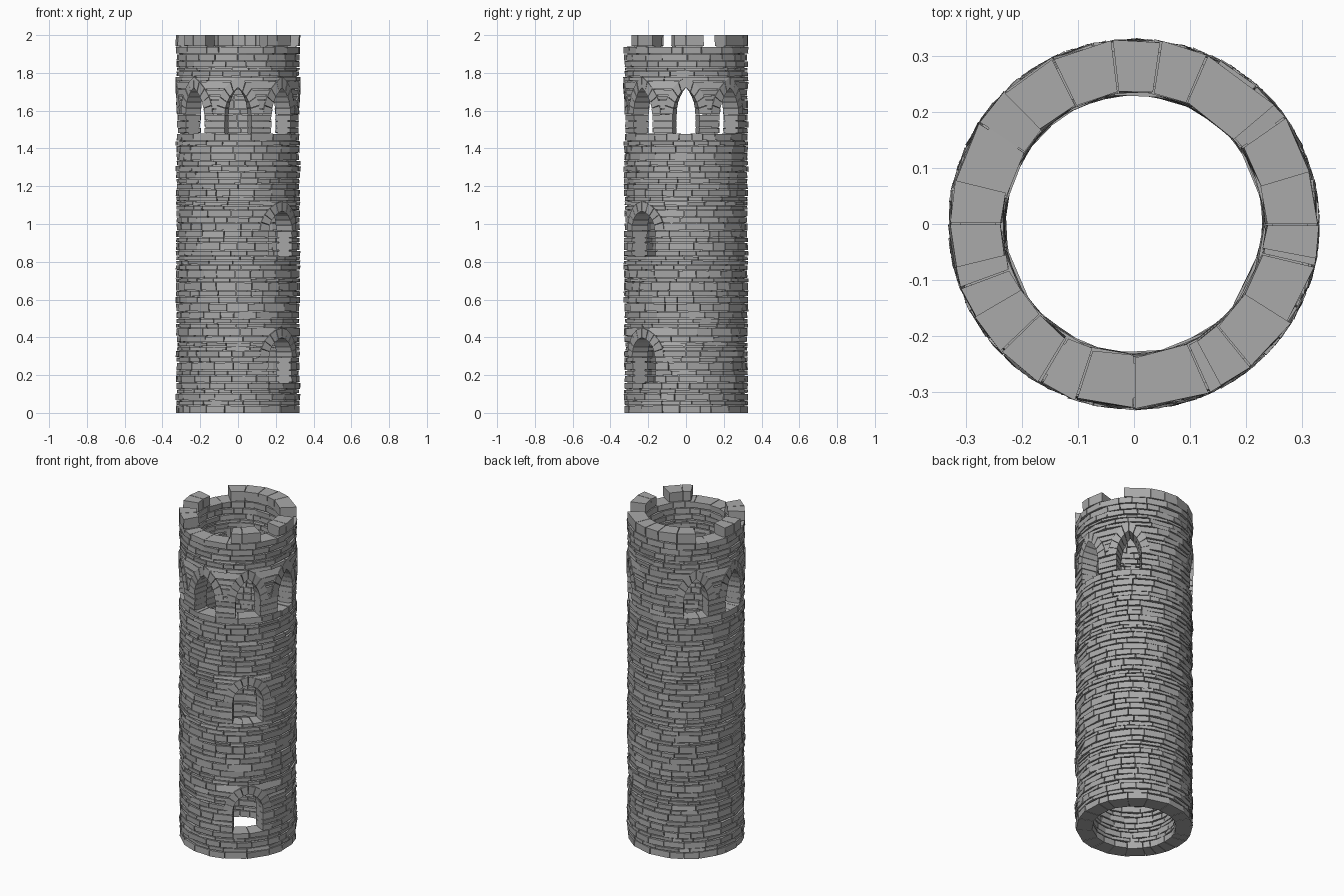
import bpy, bmesh, math, random
from math import radians, degrees, sin, cos, asin, sqrt

random.seed(7)
if "Cube" in bpy.data.objects:
    bpy.data.objects.remove(bpy.data.objects["Cube"])

R_OUT, R_IN = 0.328, 0.236


def flat_material(name, value):
    mat = bpy.data.materials.new(name)
    mat.use_nodes = True
    color = (value, value, value, 1)
    mat.diffuse_color = color
    mat.node_tree.nodes["Principled BSDF"].inputs["Base Color"].default_value = color
    return mat


STONE = flat_material("grey stone", 0.4)


def finish(bm, name):
    bmesh.ops.recalc_face_normals(bm, faces=bm.faces[:])
    mesh = bpy.data.meshes.new(name)
    bm.to_mesh(mesh)
    bm.free()
    mesh.materials.append(STONE)
    bpy.context.collection.objects.link(bpy.data.objects.new(name, mesh))


def wedge(bm, outline, r_in, r_out, rough=0.0):
    """Block whose outline is four (angle, z) points, pushed between two radii."""
    rings = []
    for r in (r_in, r_out):
        ring = []
        for a, z in outline:
            rr = r + random.uniform(-rough, rough)
            ring.append(bm.verts.new((rr * cos(a), rr * sin(a), z)))
        rings.append(ring)
    inner, outer = rings
    bm.faces.new(inner[::-1])
    bm.faces.new(outer)
    for i in range(4):
        j = (i + 1) % 4
        bm.faces.new((inner[i], inner[j], outer[j], outer[i]))


class Window:
    """Pointed arch opening centred on an angle."""

    def __init__(self, angle, sill, spring, apex, half, ring):
        self.a, self.sill, self.spring, self.apex = radians(angle), sill, spring, apex
        self.half, self.ring = half, ring
        rise = apex - spring
        self.rad = (rise ** 2 + half ** 2) / (2 * half)

    def extent(self, z, upper):
        """Half angle kept free of wall stones at a height."""
        if not upper:
            return asin((self.half - self.ring) / R_OUT)
        h = z - self.spring
        x = sqrt(max(self.rad ** 2 - h * h, 0)) - (self.rad - self.half)
        return asin(max(x - 0.004, 0) / R_OUT)

    def arch(self, bm, count):
        """Voussoirs on both sides, split evenly along the arc."""
        off = self.rad - self.half
        r0 = self.rad - self.ring
        end0, end1 = math.acos(off / r0), math.acos(off / self.rad)
        for side in (-1, 1):
            for i in range(count):
                pts = []
                for r, end, k in ((r0, end0, i + .03), (self.rad, end1, i + .03),
                                  (self.rad, end1, i + .97), (r0, end0, i + .97)):
                    t = end * k / count
                    x = r * cos(t) - off
                    pts.append((self.a + side * asin(x / R_OUT), self.spring + r * sin(t)))
                wedge(bm, pts, R_IN - 0.002, R_OUT + 0.003, 0.002)


windows = [Window(-45, s, s + .135, s + .29, .135, .05) for s in (.16, .83)]
windows += [Window(a, 1.48, 1.58, 1.78, .117, .048)
            for a in (-180, -135, -90, -45, 0, 45, 135)]

# Battlement blocks as angle ranges in degrees
merlons = [(-150, -121), (-62, -32), (-11, 17), (40, 135), (166, 194)]


def spans(z0, z1):
    """Stretches of wall as left and right edges, each (bottom angle, top angle)."""
    if z0 > 1.93:
        return [((radians(a),) * 2, (radians(b),) * 2) for a, b in merlons]
    mid = (z0 + z1) / 2
    cuts = sorted((w for w in windows if w.sill < mid < w.apex), key=lambda w: w.a)
    if not cuts:
        s = random.uniform(0, 6)
        return [((s, s), (s + math.tau, s + math.tau))]
    result = []
    for i, w in enumerate(cuts):
        n = cuts[(i + 1) % len(cuts)]
        turn = math.tau if i == len(cuts) - 1 else 0
        left = [w.a + w.extent(z, mid > w.spring) for z in (z0, z1)]
        right = [n.a + turn - n.extent(z, mid > n.spring) for z in (z0, z1)]
        result.append((left, right))
    return result


def joints(left, right, step_lo, step_hi):
    """Edge list across a stretch, with upright joints in between."""
    start, end = max(left), min(right)
    count = max(1, round((end - start) / radians((step_lo + step_hi) / 2)))
    sizes = [random.uniform(step_lo, step_hi) for _ in range(count)]
    edges, total = [left], 0
    for s in sizes[:-1]:
        total += s
        a = start + (end - start) * total / sum(sizes)
        edges.append((a, a))
    return edges + [right]


# Course heights, with fixed levels at sills, arch springs and arch tops
levels = [0, .04, .16, .295, .45, .83, .965, 1.12, 1.44, 1.48, 1.58, 1.78, 1.9, 1.94, 2]
courses = []
for lo, hi in zip(levels, levels[1:]):
    n = 1 if hi - lo < .07 else round((hi - lo) / .032)
    sizes = [random.uniform(.6, 1.4) for _ in range(n)]
    z = lo
    for s in sizes:
        top = z + (hi - lo) * s / sum(sizes)
        courses.append((z, top))
        z = top

bricks, core = bmesh.new(), bmesh.new()
for z0, z1 in courses:
    shift = random.uniform(-.004, .002)
    for left, right in spans(z0, z1):
        # Rough facing stones
        edges = joints(left, right, 10, 25)
        for (b0, t0), (b1, t1) in zip(edges, edges[1:]):
            g = .005
            if b1 - b0 < 3 * g:
                continue
            tilt = [random.uniform(0, .003) for _ in range(4)]
            base = 0 if z0 == 0 else .001
            crest = 0 if z1 == 2 else .001
            pts = [(b0 + g, z0 + base + tilt[0] * (z0 > 0)),
                   (b1 - g, z0 + base + tilt[1] * (z0 > 0)),
                   (t1 - g, z1 - crest - tilt[2] * (z1 < 2)),
                   (t0 + g, z1 - crest - tilt[3] * (z1 < 2))]
            wedge(bricks, pts, R_IN + shift / 2, R_OUT + shift, .003)
        # Mortar filling behind the joints
        edges = joints(left, right, 8, 8)
        zb, zt = max(0.004, z0 - .006), z1 - .006
        for (b0, t0), (b1, t1) in zip(edges, edges[1:]):
            e0 = .008 if (b0, t0) == tuple(left) and right[0] - left[0] < 6 else 0
            e1 = .008 if (b1, t1) == tuple(right) and right[0] - left[0] < 6 else 0
            if b1 - b0 > e0 + e1:
                wedge(core, [(b0 + e0, zb), (b1 - e1, zb), (t1 - e1, zt), (t0 + e0, zt)],
                      R_IN + .012, R_OUT - .017)
finish(bricks, "wall_stones")
finish(core, "mortar_core")

# Window arches
arches = bmesh.new()
for w in windows:
    w.arch(arches, 5)
finish(arches, "window_arches")
